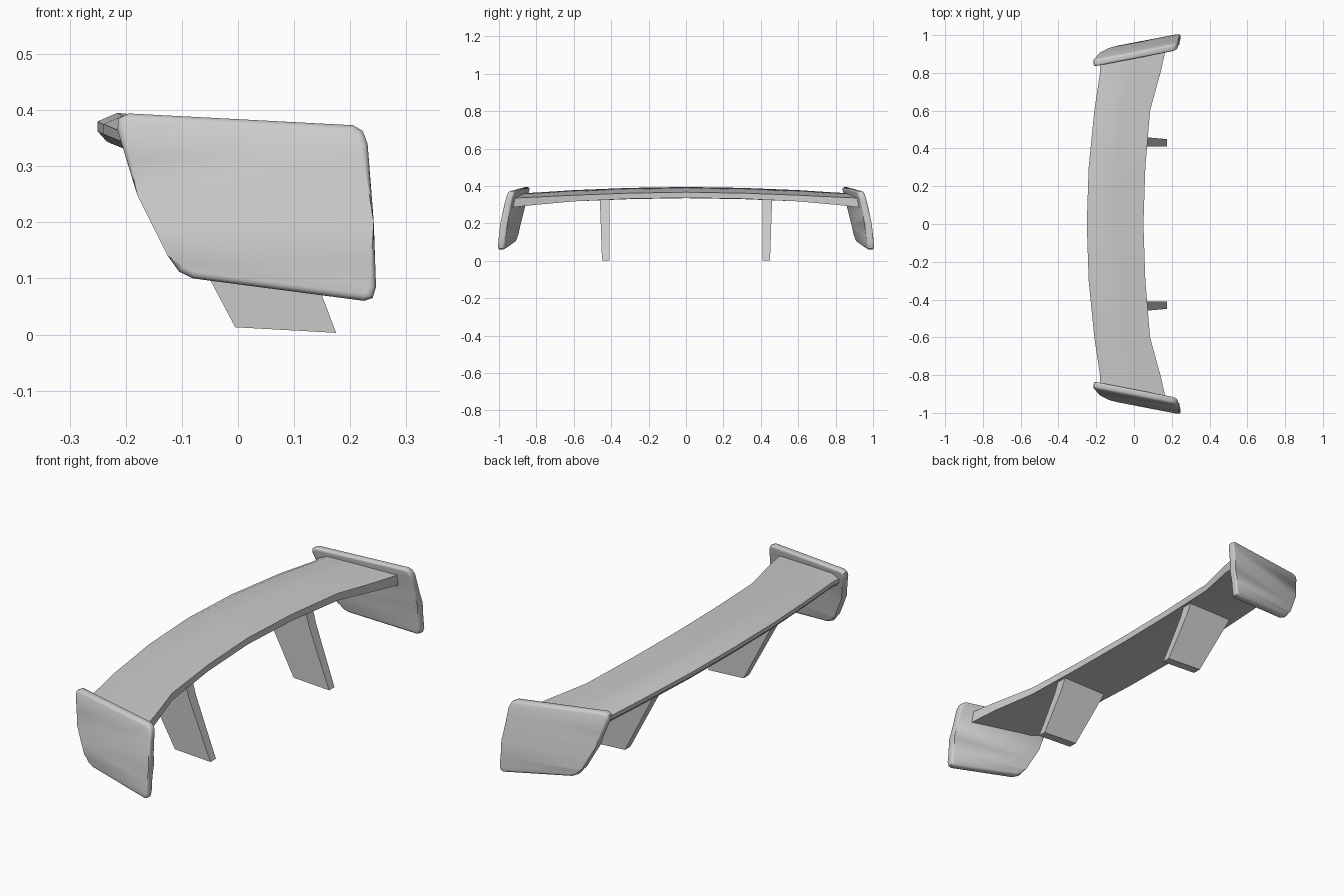
import bpy, bmesh, math

cube = bpy.data.objects.get("Cube")
if cube:
    bpy.data.objects.remove(cube)

grey = bpy.data.materials.new("light grey")
grey.use_nodes = True
COLOUR = (0.6, 0.6, 0.6, 1)
grey.diffuse_color = COLOUR
grey.node_tree.nodes["Principled BSDF"].inputs["Base Color"].default_value = COLOUR


def finish(bm, name, angle):
    """Turn a half-model bmesh into an object mirrored across y."""
    bmesh.ops.recalc_face_normals(bm, faces=bm.faces)
    mesh = bpy.data.meshes.new(name)
    bm.to_mesh(mesh)
    bm.free()
    mesh.materials.append(grey)
    obj = bpy.data.objects.new(name, mesh)
    bpy.context.collection.objects.link(obj)
    bpy.ops.object.select_all(action='DESELECT')
    obj.select_set(True)
    bpy.context.view_layer.objects.active = obj
    bpy.ops.object.shade_smooth_by_angle(angle=math.radians(angle))
    mod = obj.modifiers.new("Mirror", 'MIRROR')
    mod.use_axis = (False, True, False)
    return obj


def loft(bm, rings, cap_start=True):
    """Bridge equal-length rings of points and cap the ends."""
    loops = [[bm.verts.new(p) for p in ring] for ring in rings]
    n = len(loops[0])
    for a, b in zip(loops, loops[1:]):
        for i in range(n):
            j = (i + 1) % n
            bm.faces.new((a[i], a[j], b[j], b[i]))
    if cap_start:
        bm.faces.new(loops[0])
    bm.faces.new(loops[-1])


def plate_y(x, z):
    """Middle of the splayed, slightly bowed end plate."""
    bow = 0.008 * (1 - ((z - 0.22) / 0.16) ** 2)
    return 0.937 + 0.165 * (0.36 - z) + 0.18 * (x - 0.23) + bow


# Wing blade: stations of y, low-x edge, high-x edge, edge bottom, edge top, crest
stations = [
    (0.00, -0.25, 0.05, 0.337, 0.367, 0.395),
    (0.30, -0.24, 0.06, 0.332, 0.362, 0.390),
    (0.60, -0.21, 0.085, 0.318, 0.351, 0.378),
    (0.80, -0.18, 0.14, 0.300, 0.341, 0.365),
    (None, -0.18, 0.17, 0.284, 0.335, 0.362),
]


def wing_ring(y, low, high, bottom, top, crest):
    mid = (low + high) / 2
    ring = [
        (high, top), (high, bottom), (low + 0.05, crest - 0.06),
        (low + 0.015, crest - 0.05), (low, crest - 0.033),
        (low, crest - 0.015), (low + 0.035, crest),
        (mid, (top + crest) / 2 + 0.003),
    ]
    return [(x, plate_y(x, z) if y is None else y, z) for x, z in ring]


bm = bmesh.new()
loft(bm, [wing_ring(*s) for s in stations], cap_start=False)
finish(bm, "wing_blade", 30)

# End plates: rounded outline, bowed outward, soft rims
outline = [
    (-0.195, 0.394), (-0.213, 0.385), (-0.215, 0.365), (-0.18, 0.25),
    (-0.125, 0.14), (-0.105, 0.112), (-0.08, 0.1), (0.225, 0.06),
    (0.24, 0.065), (0.246, 0.085), (0.242, 0.2), (0.231, 0.34),
    (0.222, 0.363), (0.205, 0.373),
]
bm = bmesh.new()
loft(bm, [[(x, y, z) for x, z in outline] for y in (-0.019, 0.019)])
rims = [e for e in bm.edges if abs(e.verts[0].co.y - e.verts[1].co.y) < 0.001]
bmesh.ops.bevel(bm, geom=rims, offset=0.012, segments=3, profile=0.5, affect='EDGES')
for level in (0.13, 0.19, 0.25, 0.31):
    bmesh.ops.bisect_plane(bm, geom=bm.verts[:] + bm.edges[:] + bm.faces[:],
                           plane_co=(0, 0, level), plane_no=(0, 0, 1))
for v in bm.verts:
    v.co.y += plate_y(v.co.x, v.co.z)
finish(bm, "end_plates", 40)

# Support stands: raked side profile, slightly thicker at the top
profile = [(-0.005, 0.013), (0.175, 0.003), (0.075, 0.265), (0.052, 0.345), (-0.18, 0.345)]
bm = bmesh.new()
loft(bm, [
    [(x, 0.41, z) for x, z in profile],
    [(x, 0.449 + 0.035 * z, z) for x, z in profile],
])
finish(bm, "support_stands", 20)
